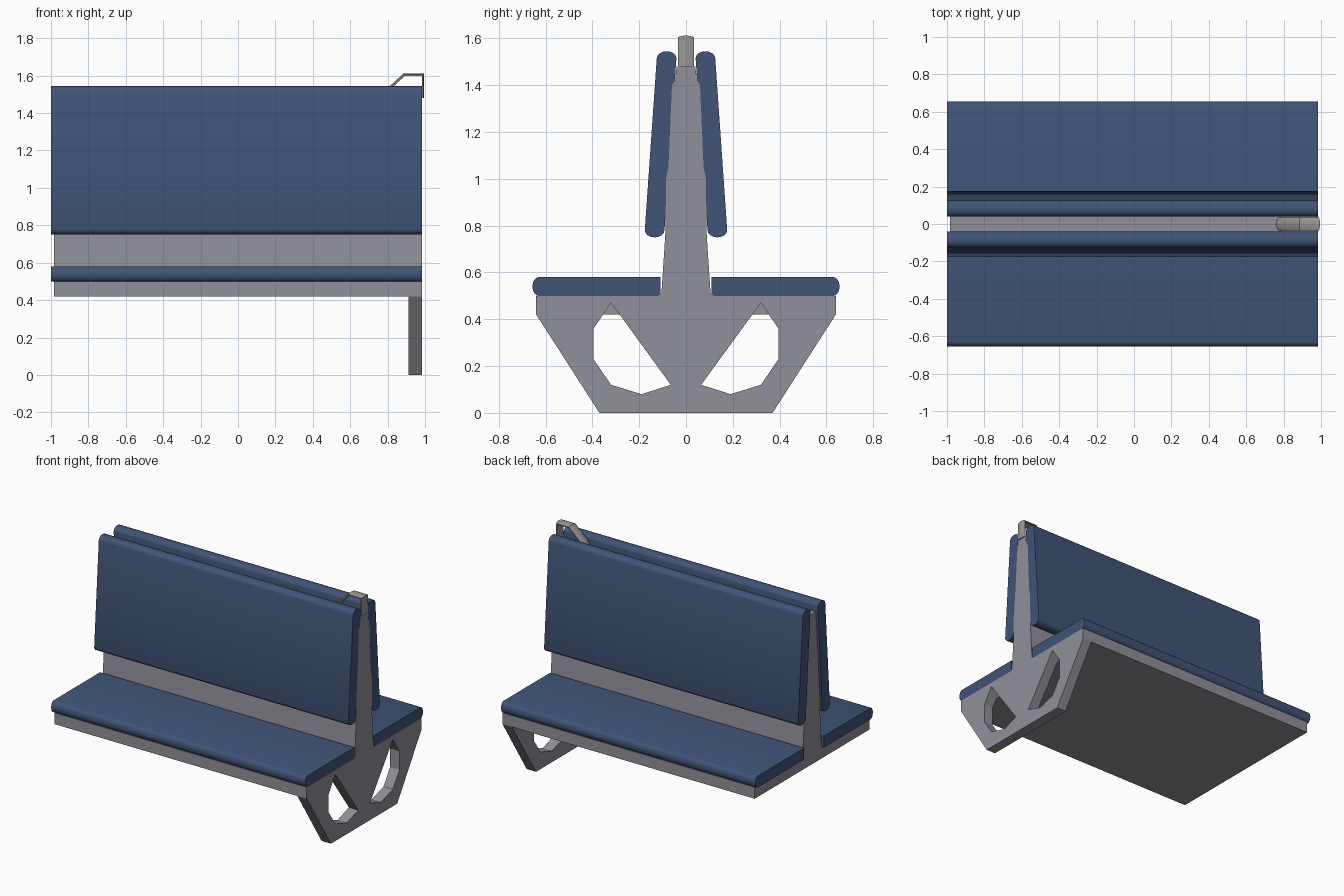
import bpy, bmesh, math

if "Cube" in bpy.data.objects:
    bpy.data.objects.remove(bpy.data.objects["Cube"])


def material(name, rgb):
    m = bpy.data.materials.new(name)
    m.diffuse_color = (*rgb, 1)
    m.use_nodes = True
    m.node_tree.nodes["Principled BSDF"].inputs["Base Color"].default_value = m.diffuse_color
    return m


BLUE = material("blue upholstery", (0.052, 0.09, 0.185))
GREY = material("grey frame", (0.28, 0.28, 0.32))
METAL = material("handle metal", (0.32, 0.31, 0.31))


def finish(bm, name, mat, smooth=None):
    bmesh.ops.recalc_face_normals(bm, faces=bm.faces)
    me = bpy.data.meshes.new(name)
    bm.to_mesh(me)
    bm.free()
    ob = bpy.data.objects.new(name, me)
    bpy.context.collection.objects.link(ob)
    me.materials.append(mat)
    if smooth:
        bpy.ops.object.select_all(action='DESELECT')
        ob.select_set(True)
        bpy.context.view_layer.objects.active = ob
        bpy.ops.object.shade_smooth_by_angle(angle=math.radians(smooth))
    return ob


def extrude(name, loops, x0, x1, mat, smooth=None):
    """Extrude a (y, z) outline, with optional hole loops, along x."""
    bm = bmesh.new()
    edges = []
    for loop in loops:
        vs = [bm.verts.new((x0, y, z)) for y, z in loop]
        edges += [bm.edges.new((vs[i - 1], vs[i])) for i in range(len(vs))]
    if len(loops) == 1:
        bm.faces.new(vs)
    else:
        bmesh.ops.triangle_fill(bm, edges=edges, use_beauty=True, use_dissolve=False)
    ext = bmesh.ops.extrude_face_region(bm, geom=bm.faces[:])
    moved = [g for g in ext["geom"] if isinstance(g, bmesh.types.BMVert)]
    bmesh.ops.translate(bm, vec=(x1 - x0, 0, 0), verts=moved)
    return finish(bm, name, mat, smooth)


def both_sides(half):
    return half + [(-y, z) for y, z in reversed(half)]


# Frame: long body and end plate share the tapering backrest profile
upper = [(0.64, 0.5), (0.12, 0.5), (0.105, 0.51), (0.088, 0.77), (0.085, 1.0),
         (0.075, 1.05), (0.06, 1.4), (0.047, 1.42), (0.04, 1.48)]
extrude("bench_body", [both_sides([(0.64, 0.42)] + upper)], -0.985, 0.912, GREY)

hole = [(0.32, 0.47), (0.395, 0.36), (0.395, 0.23), (0.32, 0.12), (0.19, 0.08), (0.065, 0.12)]
extrude("end_leg", [both_sides([(0.37, 0), (0.64, 0.42)] + upper),
                    hole, [(-y, z) for y, z in hole]], 0.912, 0.985, GREY)

# Seat and back cushions, mirrored front to back
N = 8
seat = [(0.11, 0.5), (0.11, 0.58)]
for i in range(N + 1):
    a = math.pi / 2 - math.pi * i / N
    seat.append((0.63 + 0.026 * math.cos(a), 0.54 + 0.04 * math.sin(a)))
back = []
for yc, zc, up in ((0.083, 1.515, 1), (0.134, 0.78, -1)):
    for i in range(N + 1):
        a = math.pi * i / N
        back.append((yc + up * 0.042 * math.cos(a), zc + up * 0.03 * math.sin(a)))
for side, s in (("front", -1), ("rear", 1)):
    extrude(side + "_seat_cushion", [[(s * y, z) for y, z in seat]], -1, 0.985, BLUE, 40)
    extrude(side + "_back_cushion", [[(s * y, z) for y, z in back]], -1, 0.985, BLUE, 40)

# Grab handle: a bowed strap swept along a bent path above the aisle end
path = [(0.76, 1.48), (0.79, 1.525), (0.885, 1.612), (0.995, 1.612), (0.995, 1.48)]
inner = [(0.785, 1.48), (0.802, 1.515), (0.891, 1.598), (0.983, 1.598), (0.983, 1.48)]
W, K = 0.035, 6
bm = bmesh.new()
rings = []
for (xo, zo), (xi, zi) in zip(path, inner):
    ring = []
    for j in range(K + 1):
        t = 2 * j / K - 1
        f = 0.5 * t * t  # outer face bows inward at the edges
        ring.append(bm.verts.new((xo + (xi - xo) * f, W * t, zo + (zi - zo) * f)))
    ring += [bm.verts.new((xi, W, zi)), bm.verts.new((xi, -W, zi))]
    rings.append(ring)
for a, b in zip(rings, rings[1:]):
    for j in range(len(a)):
        bm.faces.new((a[j - 1], a[j], b[j], b[j - 1]))
bm.faces.new(rings[0])
bm.faces.new(rings[-1])
finish(bm, "grab_handle", METAL, 30)
